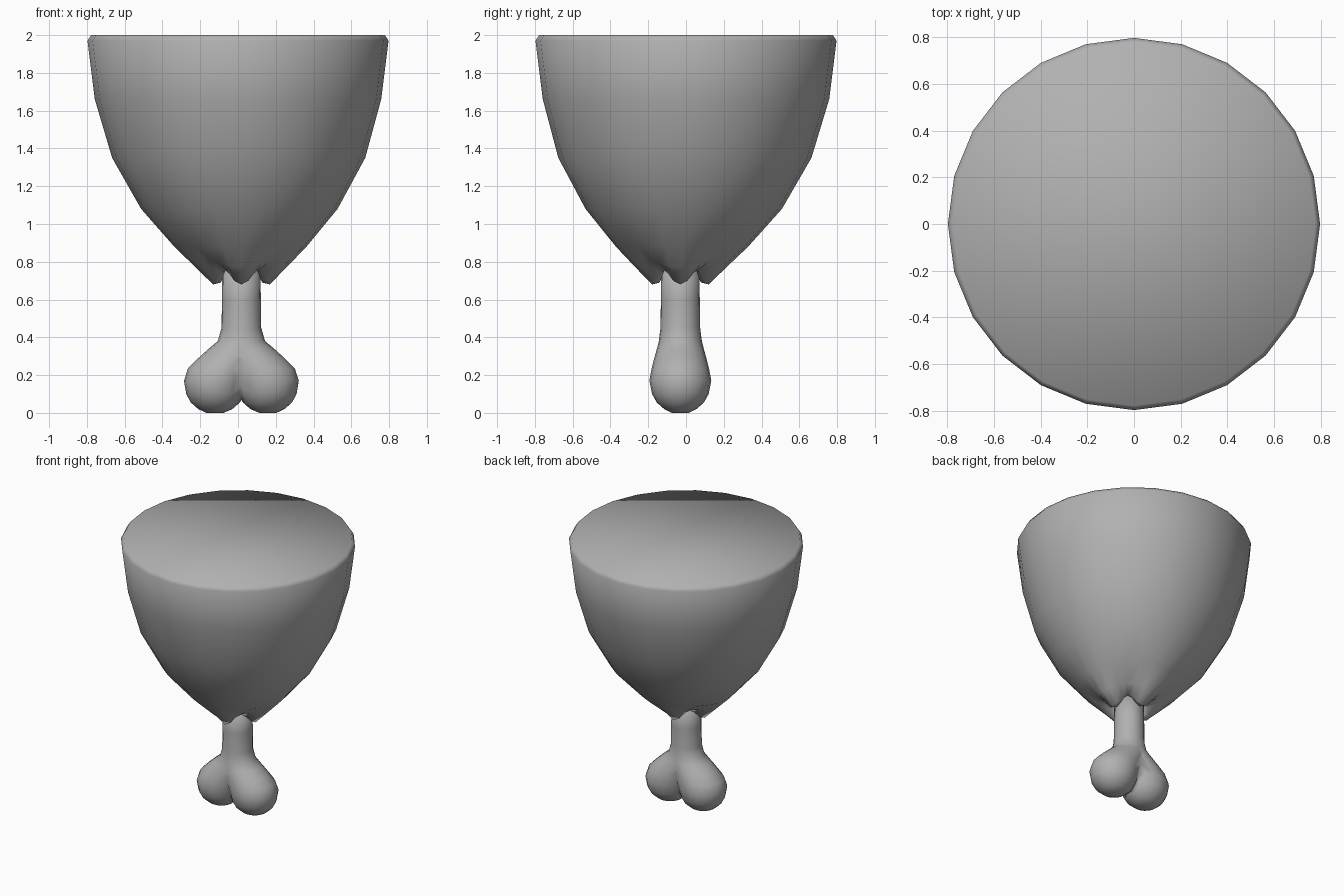
import bpy, bmesh
from math import cos, sin, pi

if "Cube" in bpy.data.objects:
    bpy.data.objects.remove(bpy.data.objects["Cube"])

grey = bpy.data.materials.new("dark_grey")
grey.diffuse_color = (0.44, 0.44, 0.44, 1)
grey.use_nodes = True
grey.node_tree.nodes["Principled BSDF"].inputs["Base Color"].default_value = grey.diffuse_color


def loft(name, rings):
    """Skin a list of point rings and cap both ends, smooth shaded."""
    bm = bmesh.new()
    loops = [[bm.verts.new(p) for p in ring] for ring in rings]
    n = len(loops[0])
    for a, b in zip(loops, loops[1:]):
        for i in range(n):
            j = (i + 1) % n
            bm.faces.new((a[i], a[j], b[j], b[i]))
    bm.faces.new(loops[0])
    bm.faces.new(loops[-1])
    bmesh.ops.recalc_face_normals(bm, faces=bm.faces)
    for f in bm.faces:
        f.smooth = True
    me = bpy.data.meshes.new(name)
    bm.to_mesh(me)
    bm.free()
    me.materials.append(grey)
    ob = bpy.data.objects.new(name, me)
    bpy.context.collection.objects.link(ob)
    return ob


# Meat: lathe whose lower rings blend into four scallops around the bone
# (tip radius, tip z, dip radius, dip z, drift of centre towards the bone)
SIDES = 24
profile = [
    (0.095, 0.72, 0.095, 0.77, 1.0),
    (0.110, 0.69, 0.105, 0.765, 1.0),
    (0.150, 0.68, 0.120, 0.755, 1.0),
    (0.240, 0.77, 0.210, 0.80, 0.9),
    (0.350, 0.88, 0.340, 0.885, 0.7),
    (0.520, 1.08, 0.520, 1.08, 0.4),
    (0.670, 1.35, 0.670, 1.35, 0.2),
    (0.758, 1.66, 0.758, 1.66, 0.0),
    (0.797, 1.97, 0.797, 1.97, 0.0),
    (0.778, 2.00, 0.778, 2.00, 0.0),
]
rings = []
for tr, tz, dr, dz, drift in profile:
    ring = []
    for i in range(SIDES):
        a = 2 * pi * i / SIDES
        t = 0.5 + 0.5 * cos(4 * a)
        r, z = dr + (tr - dr) * t, dz + (tz - dz) * t
        ring.append((0.018 * drift + r * cos(a), -0.03 * drift + r * sin(a), z))
    rings.append(ring)
loft("meat", rings)

# Bone: one half with its knob, mirrored and welded down the middle
# (z, centre offset, x radius, y radius)
half = [
    (0.00, 0.140, 0.045, 0.045), (0.02, 0.138, 0.090, 0.085),
    (0.055, 0.138, 0.130, 0.125), (0.10, 0.138, 0.154, 0.150),
    (0.17, 0.134, 0.170, 0.164), (0.235, 0.105, 0.178, 0.152),
    (0.29, 0.060, 0.168, 0.138), (0.34, 0.020, 0.153, 0.124),
    (0.38, 0.0, 0.125, 0.114), (0.45, 0.0, 0.105, 0.105),
    (0.60, 0.0, 0.103, 0.103), (0.80, 0.0, 0.100, 0.100),
]
bone = loft("bone", [[(c + rx * cos(pi * i / 10), ry * sin(pi * i / 10), z)
                      for i in range(20)] for z, c, rx, ry in half])
bone.location = (0.018, -0.03, 0)
mirror = bone.modifiers.new("mirror", "MIRROR")
mirror.use_bisect_axis[0] = True
mirror.use_clip = True
